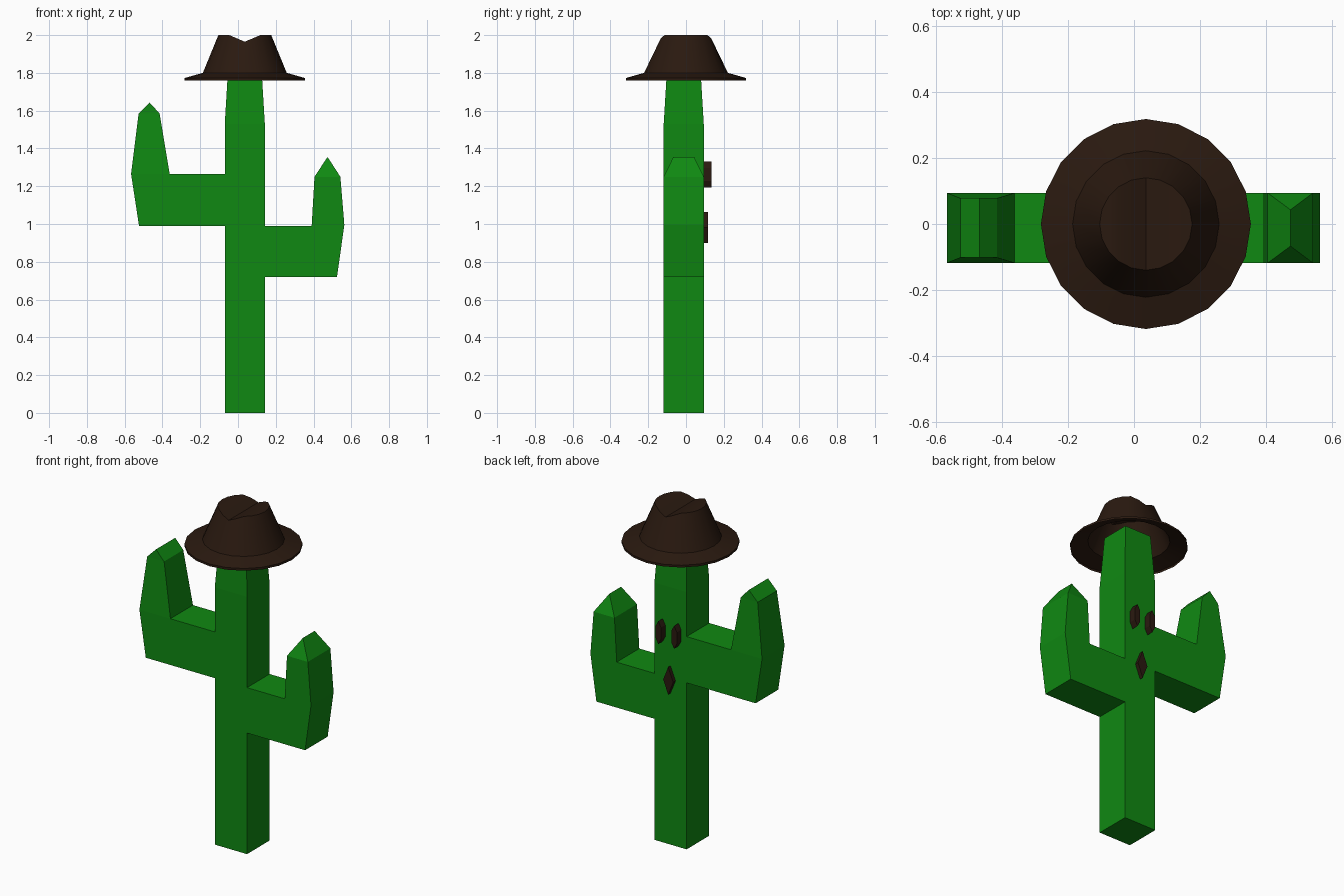
import bpy, bmesh, math

if "Cube" in bpy.data.objects:
    bpy.data.objects.remove(bpy.data.objects["Cube"])

YC = -0.012      # depth centre of the cactus
XC = 0.036       # centre line of trunk, face and hat


def material(name, rgb):
    m = bpy.data.materials.new(name)
    m.diffuse_color = (*rgb, 1)
    m.use_nodes = True
    m.node_tree.nodes["Principled BSDF"].inputs["Base Color"].default_value = m.diffuse_color
    return m


def finish(bm, name, mat, smooth=False):
    bmesh.ops.recalc_face_normals(bm, faces=bm.faces)
    me = bpy.data.meshes.new(name)
    bm.to_mesh(me)
    bm.free()
    me.materials.append(mat)
    ob = bpy.data.objects.new(name, me)
    bpy.context.collection.objects.link(ob)
    if smooth:
        bpy.ops.object.select_all(action='DESELECT')
        ob.select_set(True)
        bpy.context.view_layer.objects.active = ob
        bpy.ops.object.shade_smooth_by_angle(angle=math.radians(30))
    return ob


def slab(name, outline, panels, mat):
    """Outline points (x, z, half depth) bridged between front and back panels."""
    bm = bmesh.new()
    front = [bm.verts.new((x, YC - h, z)) for x, z, h in outline]
    back = [bm.verts.new((x, YC + h, z)) for x, z, h in outline]
    n = len(outline)
    for i in range(n):
        j = (i + 1) % n
        bm.faces.new((front[i], front[j], back[j], back[i]))
    for p in panels:
        bm.faces.new([front[i] for i in p])
        bm.faces.new([back[i] for i in reversed(p)])
    return finish(bm, name, mat)


green = material("cactus_green", (0.005, 0.25, 0.006))
brown = material("dark_brown", (0.023, 0.010, 0.005))

# Cactus body: trunk and two raised arms from one silhouette
D = 0.106
outline = [
    (-.07, 0, D), (.142, 0, D), (.142, .72, D),
    (.524, .72, D), (.563, .995, D), (.542, 1.25, D), (.474, 1.355, .055),
    (.405, 1.25, D), (.39, .99, D), (.142, .99, D),
    (.142, 1.53, D), (.124, 1.83, .088), (-.052, 1.83, .088), (-.07, 1.53, D),
    (-.07, 1.265, D), (-.362, 1.265, D), (-.415, 1.585, .09),
    (-.468, 1.643, .09), (-.526, 1.585, .09), (-.566, 1.265, D),
    (-.524, .99, D), (-.07, .99, D),
]
panels = [
    (0, 1, 2, 9, 10, 13, 14, 21), (10, 11, 12, 13),        # trunk
    (2, 3, 4, 8, 9), (4, 5, 7, 8), (5, 6, 7),              # right arm
    (21, 14, 15, 19, 20), (15, 16, 18, 19), (16, 17, 18),  # left arm
]
slab("cactus_body", outline, panels, green)


# Face on the back side: flat studs
def stud(name, x, z, half_w, half_h, depth, sides):
    bm = bmesh.new()
    y0 = YC + D
    pts = [(x + half_w * math.sin(a), z + half_h * math.cos(a))
           for a in (2 * math.pi * i / sides for i in range(sides))]
    inner = [bm.verts.new((px, y0 - 0.005, pz)) for px, pz in pts]
    outer = [bm.verts.new((px, y0 + depth, pz)) for px, pz in pts]
    bm.faces.new(inner)
    bm.faces.new(outer)
    for i in range(sides):
        j = (i + 1) % sides
        bm.faces.new((inner[i], inner[j], outer[j], outer[i]))
    finish(bm, name, brown)


for side, label in ((-1, "left"), (1, "right")):
    stud(label + "_eye", XC + side * 0.052, 1.262, 0.021, 0.068, 0.041, 6)
stud("mouth", XC, 0.982, 0.033, 0.082, 0.022, 4)

# Hat: open shell with a 20-sided brim and a crown creased front to back
N = 20
bm = bmesh.new()
rings = []
for r, z in ((.318, 1.76), (.318, 1.773), (.222, 1.80), (.14, 2.0)):
    ring = []
    for i in range(N):
        a = 2 * math.pi * i / N
        dx, dy = r * math.cos(a), r * math.sin(a)
        dip = 0.035 * max(0, 1 - abs(dx) / .082) if z == 2.0 else 0
        ring.append(bm.verts.new((XC + dx, dy, z - dip)))
    rings.append(ring)
for lo, hi in zip(rings, rings[1:]):
    for i in range(N):
        j = (i + 1) % N
        bm.faces.new((lo[i], lo[j], hi[j], hi[i]))
top = rings[-1]
for k in range(N // 2):
    strip = [top[k], top[k + 1], top[-(k + 1)], top[-k]]
    bm.faces.new(list(dict.fromkeys(strip)))
finish(bm, "hat", brown, smooth=True)
